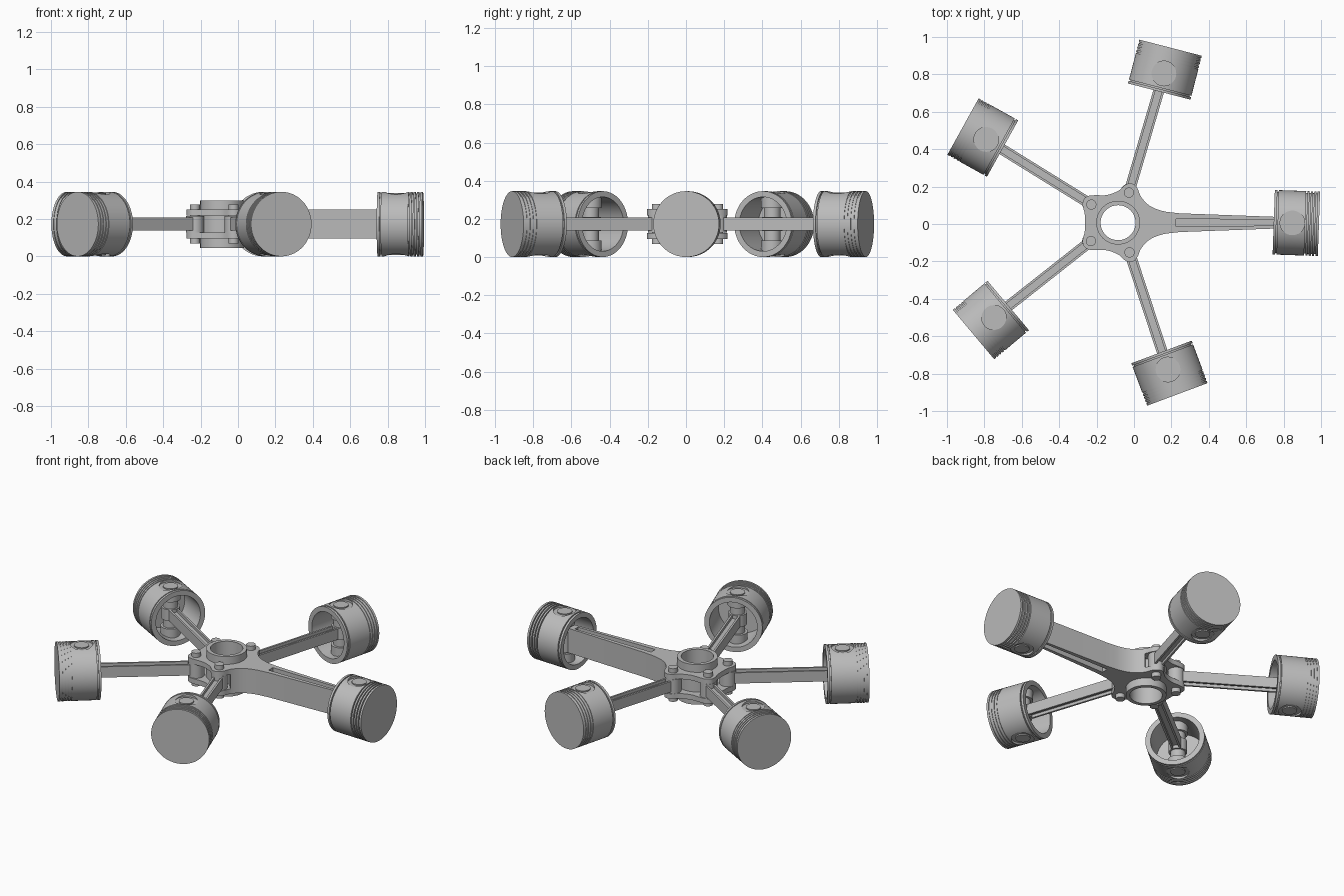
import bpy, bmesh
from math import cos, sin, pi, radians, atan2
from mathutils import Matrix, Vector

if "Cube" in bpy.data.objects:
    bpy.data.objects.remove(bpy.data.objects["Cube"])

MID = 0.1725                      # height of the crank plane
HUB = Vector((-0.085, 0.007))
GREY = (0.5, 0.5, 0.5, 1)

metal = bpy.data.materials.new("machined grey metal")
metal.use_nodes = True
metal.diffuse_color = GREY
metal.node_tree.nodes["Principled BSDF"].inputs["Base Color"].default_value = GREY


def make(name, bm):
    bmesh.ops.recalc_face_normals(bm, faces=bm.faces)
    mesh = bpy.data.meshes.new(name)
    bm.to_mesh(mesh)
    bm.free()
    mesh.materials.append(metal)
    ob = bpy.data.objects.new(name, mesh)
    bpy.context.collection.objects.link(ob)
    return ob


def prism(name, pts, low, high):
    """Extrude a flat outline between two heights."""
    bm = bmesh.new()
    face = bm.faces.new([bm.verts.new((p[0], p[1], low)) for p in pts])
    top = bmesh.ops.extrude_face_region(bm, geom=[face])["geom"]
    verts = [v for v in top if isinstance(v, bmesh.types.BMVert)]
    bmesh.ops.translate(bm, verts=verts, vec=(0, 0, high - low))
    return make(name, bm)


def arc(r, start=0, end=360, n=48, centre=(0, 0)):
    full = end - start == 360
    steps = n if full else n + 1
    angles = [radians(start + (end - start) * i / n) for i in range(steps)]
    return [(centre[0] + r * cos(a), centre[1] + r * sin(a)) for a in angles]


def cylinder(name, r, low, high, centre=(0, 0)):
    return prism(name, arc(r, centre=centre), low, high)


def cut(ob, cutters):
    for c in cutters:
        mod = ob.modifiers.new("cut", "BOOLEAN")
        mod.operation, mod.solver, mod.object = "DIFFERENCE", "EXACT", c
    bpy.context.view_layer.update()
    deps = bpy.context.evaluated_depsgraph_get()
    mesh = bpy.data.meshes.new_from_object(ob.evaluated_get(deps))
    ob.modifiers.clear()
    ob.data = mesh
    for c in cutters:
        bpy.data.objects.remove(c)


def finish(ob, origin=(0, 0), angle=0):
    ob.matrix_world = Matrix.Translation((*origin, MID)) @ Matrix.Rotation(angle, 4, "Z")
    bpy.ops.object.select_all(action="DESELECT")
    ob.select_set(True)
    bpy.context.view_layer.objects.active = ob
    bpy.ops.object.shade_smooth_by_angle(angle=radians(30))


def smooth(pts, n=5):
    """Catmull-Rom curve through the points."""
    p = [Vector(q) for q in pts]
    p = [2 * p[0] - p[1]] + p + [2 * p[-1] - p[-2]]
    out = []
    for a, b, c, d in zip(p, p[1:], p[2:], p[3:]):
        for i in range(n):
            t = i / n
            out.append(0.5 * (2 * b + (c - a) * t + (2 * a - 5 * b + 4 * c - d) * t ** 2
                              + (3 * b - a - 3 * c + d) * t ** 3))
    return out + [p[-2]]


# Master rod and hub: one outline, bored, slotted and channelled
PIN_X = 0.932
half = smooth([(0.33, 0.05), (0.24, 0.062), (0.17, 0.09), (0.125, 0.135), (0.105, 0.18),
               (0.085, 0.204), (0.06, 0.211), (0.035, 0.2), (0, 0.17), (-0.06, 0.148),
               (-0.12, 0.147), (-0.16, 0.143), (-0.185, 0.122), (-0.189, 0.09),
               (-0.179, 0.05), (-0.176, 0)])
half = [(PIN_X, 0.028)] + [tuple(p) for p in half]
outline = half + [(x, -y) for x, y in half[-2::-1]]
master = prism("master_rod_and_hub", outline, -0.078, 0.078)
slot = prism("slot", arc(0.3, 48, 312) + arc(0.118, 312, 48), -0.046, 0.046)
channel = [(0.31, 0.021), (0.31, -0.021), (0.85, -0.015), (0.85, 0.015)]
cut(master, [cylinder("bore", 0.094, -0.2, 0.2), slot,
             prism("channel", channel, 0.04, 0.1),
             prism("channel", channel, -0.1, -0.04)])
finish(master, HUB)
finish(cylinder("master_rod_eye", 0.052, -0.076, 0.076, (PIN_X, 0)), HUB)

# Crank bearing sleeve
sleeve = cylinder("bearing_sleeve", 0.117, -0.127, 0.127)
cut(sleeve, [cylinder("bore", 0.0935, -0.2, 0.2)])
finish(sleeve, HUB)


def piston(pin, degrees, groove):
    angle = radians(degrees)
    R, crown, skirt = 0.1725, 0.142, -0.1
    # Lathe profile: crown, ring grooves, skirt lip, hollow inside
    prof = [(crown, 0), (crown, R)]
    for x in (0.129, 0.111, 0.093, 0.075):
        prof += [(x, R), (x, R - groove), (x - 0.007, R - groove), (x - 0.007, R)]
    prof += [(-0.079, R), (-0.079, R - 0.009), (-0.086, R - 0.009), (-0.086, R),
             (skirt, R), (skirt, 0.142), (0.105, 0.142), (0.105, 0)]
    bm = bmesh.new()
    vs = [bm.verts.new((x, r, 0)) for x, r in prof]
    edges = [bm.edges.new(e) for e in zip(vs, vs[1:])]
    bmesh.ops.spin(bm, geom=vs + edges, cent=(0, 0, 0), axis=(1, 0, 0),
                   angle=2 * pi, steps=72)
    bmesh.ops.remove_doubles(bm, verts=bm.verts, dist=0.0001)
    body = make("piston", bm)
    # Flat recesses around the pin ends
    cut(body, [cylinder("recess", 0.066, 0.158, 0.2),
               cylinder("recess", 0.066, -0.2, -0.158)])
    finish(body, pin, angle)
    finish(cylinder("piston_pin", 0.043, -0.165, 0.165), pin, angle)
    for s in (-1, 1):
        low, high = sorted((s * 0.085, s * 0.15))
        finish(cylinder("piston_pin_boss", 0.058, low, high), pin, angle)


def link_rod(start, end):
    run = Vector(end) - Vector(start)
    angle = atan2(run.y, run.x)
    # H-shaped section with channels above and below
    w, h, iw, ih = 0.029, 0.034, 0.017, 0.016
    quarter = [(w, h), (iw, h), (iw, ih)]
    upper = quarter + [(-y, z) for y, z in quarter[::-1]]
    section = upper + [(y, -z) for y, z in upper[::-1]]
    bm = bmesh.new()
    rings = [[bm.verts.new((x, y, z)) for y, z in section] for x in (0.03, run.length - 0.03)]
    for ring in rings:
        bm.faces.new(ring)
    for i in range(len(section)):
        j = (i + 1) % len(section)
        bm.faces.new((rings[0][i], rings[0][j], rings[1][j], rings[1][i]))
    finish(make("link_rod", bm), start, angle)
    finish(cylinder("link_rod_hub_eye", 0.047, -0.0445, 0.0445), start, angle)
    finish(cylinder("link_rod_piston_eye", 0.054, -0.036, 0.036), end, angle)
    finish(cylinder("link_pin", 0.027, -0.105, 0.105), start, angle)


piston((0.847, 0.006), -2, 0.01)
for start, end, tilt in (((-0.027, 0.168), (0.16, 0.805), 75.5),
                         ((-0.228, 0.104), (-0.79, 0.452), 151),
                         ((-0.23, -0.091), (-0.749, -0.5), 220),
                         ((-0.024, -0.152), (0.182, -0.778), 290.5)):
    link_rod(start, end)
    piston(end, tilt, 0.004)
